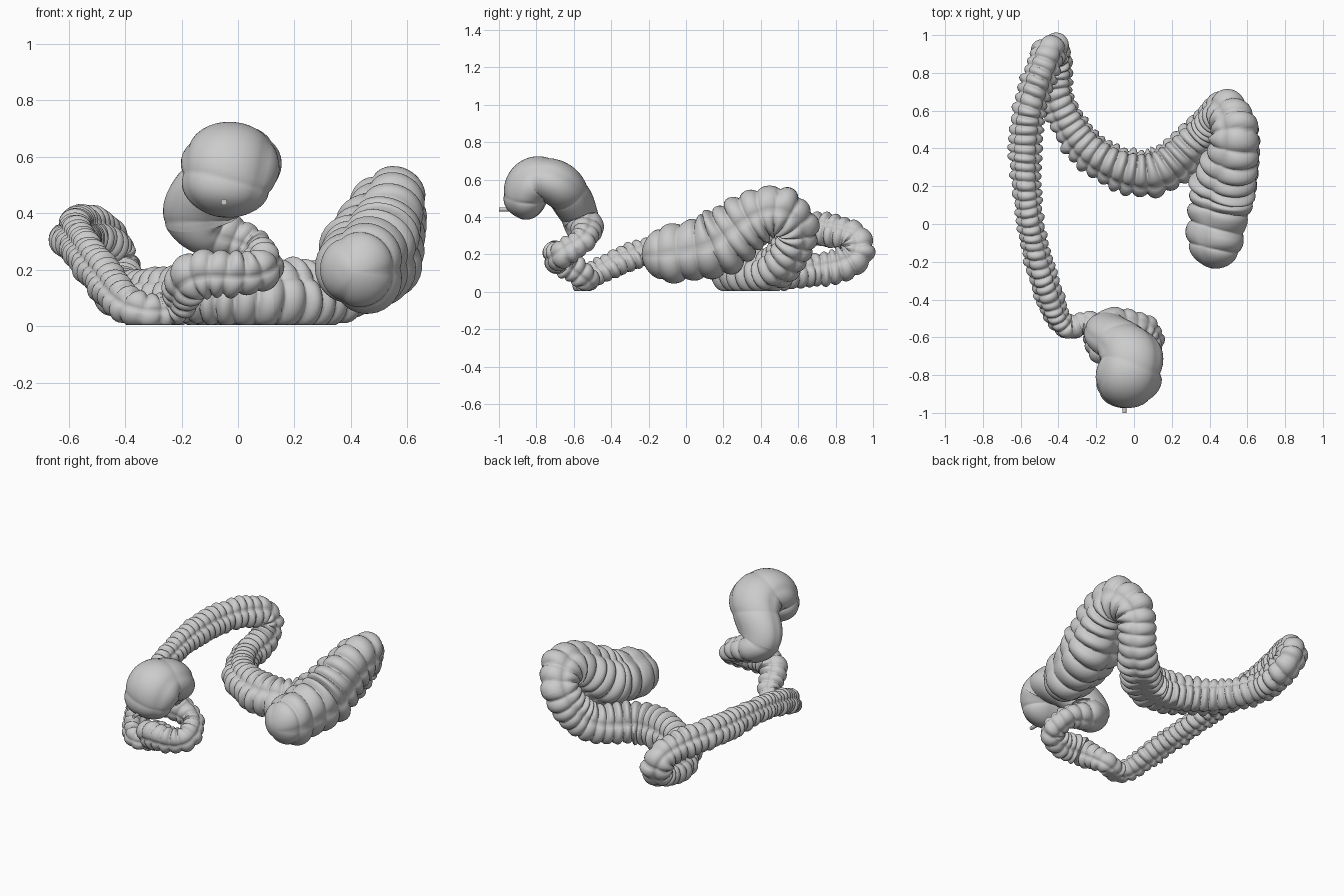
import bpy, bmesh, math, random
from mathutils import Vector

if "Cube" in bpy.data.objects:
    bpy.data.objects.remove(bpy.data.objects["Cube"])

random.seed(4)
SIDES, STEP = 42, .0055

# Each section: name, pouch depth, centreline points (x, y, z, radius)
PARTS = [
    ("cecum", .16, [(.42, -.235, .19, .135), (.44, -.04, .21, .15)]),
    ("ascending_colon", .24, [(.475, .16, .255, .17), (.54, .45, .43, .13)]),
    ("right_flexure", .27, [(.49, .59, .34, .105), (.37, .48, .13, .11)]),
    ("transverse_colon", .32, [(.1, .275, .105, .12), (-.21, .37, .105, .1), (-.4, .65, .11, .085)]),
    ("left_flexure", .32, [(-.42, .89, .17, .085), (-.46, .89, .29, .085)]),
    ("descending_colon", .36, [(-.57, .5, .33, .08), (-.55, .02, .28, .065), (-.46, -.35, .16, .07)]),
    ("sigmoid_colon", .3, [(-.36, -.545, .06, .06), (-.23, -.53, .07, .06), (-.15, -.67, .18, .08),
                           (.07, -.66, .2, .07), (.05, -.55, .28, .065)]),
    ("rectum", .1, [(-.13, -.56, .38, .1), (-.02, -.68, .57, .12), (-.03, -.82, .58, .125),
                    (-.05, -.88, .39, .11)]),
]
ctrl = [(Vector(p[:3]), p[3], depth, name) for name, depth, pts in PARTS for p in pts]


def direction(i):
    return (ctrl[min(i + 1, len(ctrl) - 1)][0] - ctrl[max(i - 1, 0)][0]).normalized()


# One continuous smooth path so neighbouring sections join without a step
path = []
for i in range(len(ctrl) - 1):
    (a, ra, da, name), (b, rb, db, _) = ctrl[i], ctrl[i + 1]
    size = (b - a).length
    m0, m1 = direction(i) * size, direction(i + 1) * size
    count = max(4, int(size / STEP))
    for k in range(count):
        t = k / count
        s = t * t * (3 - 2 * t)
        p = a * (1 - s) + b * s + m0 * t * (1 - t) ** 2 - m1 * t * t * (1 - t)
        path.append((p, ra + (rb - ra) * s, da + (db - da) * t, name))
path.append(ctrl[-1])


def cap(pos, end, rad):
    # Rounded closed end
    d = min((pos - end).length / rad, 1)
    return math.sqrt(max(1 - (1 - d) ** 2, .01))


# Rings: pouches between three lengthwise bands
rings, phase, side = [], 1.0, Vector((1, 0, 0))
noise = [[random.uniform(-1, 1) for _ in range(3)] for _ in range(400)]
for i, (pos, rad, depth, name) in enumerate(path):
    tan = (path[min(i + 1, len(path) - 1)][0] - path[max(i - 1, 0)][0]).normalized()
    side = (side - tan * side.dot(tan)).normalized()
    up = tan.cross(side)
    if i:
        pouch = (.03 + .25 * rad) * max(1, .27 / depth)
        phase += (pos - path[i - 1][0]).length / pouch
    size = rad * cap(pos, path[0][0], rad) * cap(pos, path[-1][0], rad)
    wide = 1 + 7 * max(0, .15 - depth)
    ring = []
    for j in range(SIDES):
        a = 2 * math.pi * j / SIDES
        u = phase + .16 * math.sin(a + 1.3 * math.sin(phase * .7))
        band = abs(math.sin(1.5 * a))
        bulge = abs(math.sin(math.pi * u)) ** .55
        lump = 1 + .3 * band * noise[int(u)][3 * j // SIDES]
        relief = bulge * (.35 + .65 * band) * lump - .3 * (1 - band) ** 3 - .47
        off = (side * math.cos(a) + up * math.sin(a)) * size * (1 + depth * relief)
        off.x *= wide
        p = pos + off
        p.z = max(p.z, .004)
        ring.append(p)
    rings.append(ring)

# Skin each section, sharing its last ring with the next one
for name, depth, pts in PARTS:
    ids = [i for i, s in enumerate(path) if s[3] == name]
    bm = bmesh.new()
    loops = [[bm.verts.new(p) for p in r] for r in rings[ids[0]:ids[-1] + 2]]
    for r0, r1 in zip(loops, loops[1:]):
        for j in range(SIDES):
            k = (j + 1) % SIDES
            bm.faces.new((r0[j], r0[k], r1[k], r1[j]))
    if name == PARTS[0][0]:
        bm.faces.new(loops[0])
    if name == PARTS[-1][0]:
        bm.faces.new(loops[-1])
    bmesh.ops.recalc_face_normals(bm, faces=bm.faces)
    mesh = bpy.data.meshes.new(name)
    bm.to_mesh(mesh)
    bm.free()
    for poly in mesh.polygons:
        poly.use_smooth = True
    bpy.context.collection.objects.link(bpy.data.objects.new(name, mesh))

# Short stub on the front of the rectum
bpy.ops.mesh.primitive_cylinder_add(vertices=16, radius=.011, depth=.06, rotation=(math.pi / 2, 0, 0),
                                    location=(-.05, -.97, .44))
bpy.context.object.name = "rectal_stub"
bpy.ops.object.shade_smooth_by_angle()
